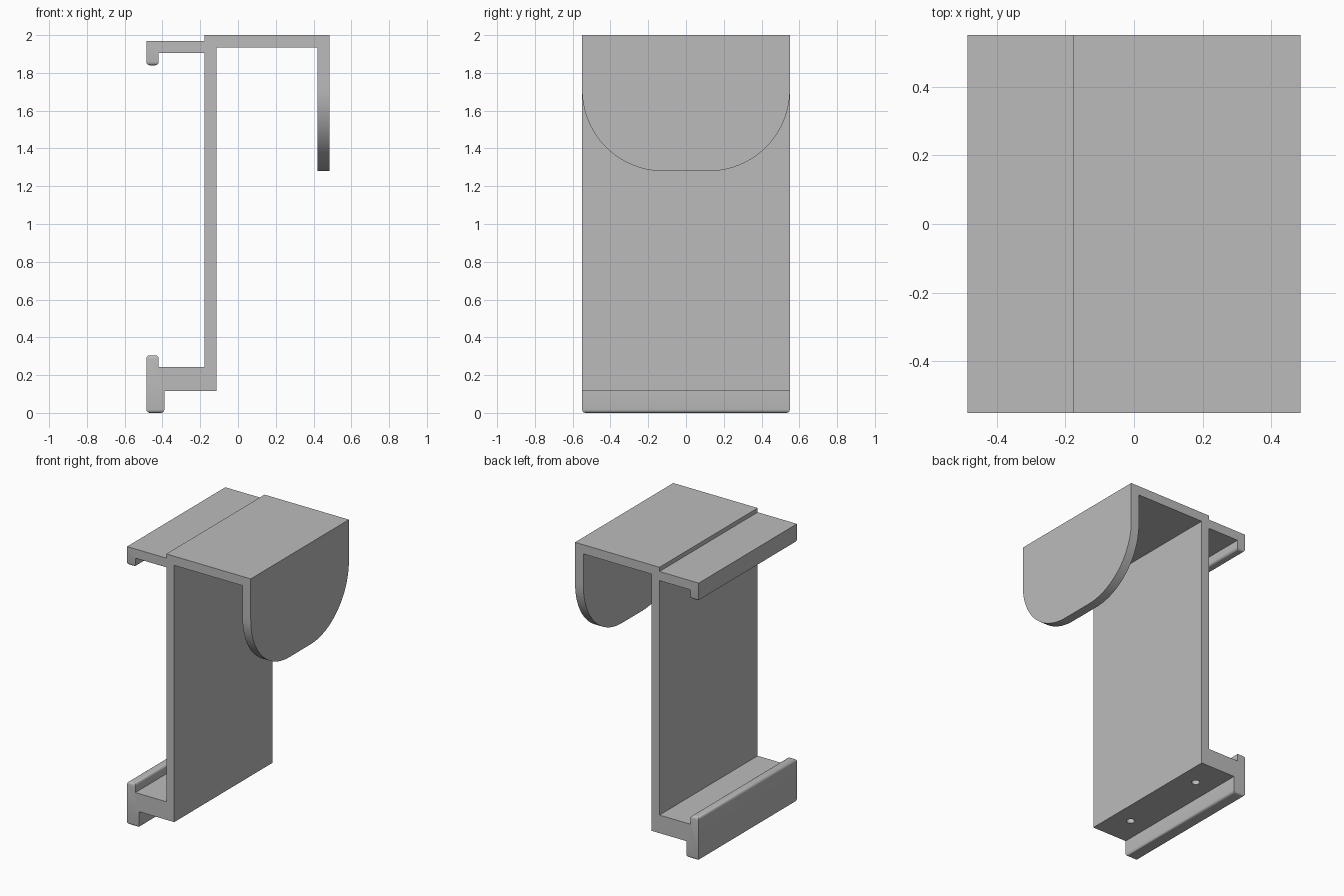
import bpy
import bmesh
from mathutils import Vector

cube = bpy.data.objects.get("Cube")
if cube:
    bpy.data.objects.remove(cube, do_unlink=True)

HALF = 0.55                          # half of the bracket's width along y
BACK, LIP, FOOT = -0.485, -0.42, -0.39
WALL_L, WALL_R = -0.177, -0.115
FLAP_L, FLAP_R = 0.42, 0.485
TOP, UNDER = 2.0, 1.935
FLAP_END, CLIP_END, RIM_END = 1.28, 1.84, 0.305
SHELF_TOP, SHELF_BOTTOM = 0.243, 0.115

grey = bpy.data.materials.new("plain grey")
grey.use_nodes = True
colour = (0.5, 0.5, 0.5, 1)
grey.diffuse_color = colour
grey.node_tree.nodes["Principled BSDF"].inputs["Base Color"].default_value = colour

# Outline of the hook, wall, upper clip and lower shelf
outline = [
    (WALL_L, TOP), (FLAP_R, TOP), (FLAP_R, FLAP_END), (FLAP_L, FLAP_END),
    (FLAP_L, UNDER), (WALL_R, UNDER), (WALL_R, SHELF_BOTTOM),
    (FOOT, SHELF_BOTTOM), (FOOT, 0), (BACK, 0), (BACK, RIM_END),
    (LIP, RIM_END), (LIP, SHELF_TOP), (WALL_L, SHELF_TOP),
    (WALL_L, 1.905), (LIP, 1.905), (LIP, CLIP_END), (BACK, CLIP_END),
    (BACK, 1.97), (WALL_L, 1.97),
]

bm = bmesh.new()
side = bm.faces.new([bm.verts.new((x, -HALF, z)) for x, z in outline])
swept = bmesh.ops.extrude_face_region(bm, geom=[side])["geom"]
bmesh.ops.translate(bm, vec=(0, 2 * HALF, 0),
                    verts=[g for g in swept if isinstance(g, bmesh.types.BMVert)])
bmesh.ops.recalc_face_normals(bm, faces=bm.faces[:])


def edges_at(height):
    """Edges lying at one height on the tip of a lip or flap."""
    return [e for e in bm.edges if all(abs(v.co.z - height) < 1e-4 for v in e.verts)]


# Soft rims on the three lips
tips = edges_at(0) + edges_at(RIM_END) + edges_at(CLIP_END)
bmesh.ops.bevel(bm, geom=tips, offset=0.018, offset_type='OFFSET',
                segments=4, profile=0.5, affect='EDGES')

# Large round corners on the hanging flap
corners = [e for e in edges_at(FLAP_END) if abs(e.verts[0].co.y - e.verts[1].co.y) < 1e-4]
bmesh.ops.bevel(bm, geom=corners, offset=0.43, offset_type='OFFSET',
                segments=24, profile=0.5, affect='EDGES')

mesh = bpy.data.meshes.new("hook_bracket")
bm.to_mesh(mesh)
bm.free()
mesh.materials.append(grey)
bracket = bpy.data.objects.new("hook_bracket", mesh)
bpy.context.collection.objects.link(bracket)

# Two blind screw holes under the shelf
cutters = []
for y in (-0.33, 0.33):
    bpy.ops.mesh.primitive_cylinder_add(vertices=32, radius=0.027, depth=0.2,
                                        location=(-0.248, y, SHELF_BOTTOM))
    cutter = bpy.context.object
    cutter.name = "hole_cutter"
    cutter.hide_render = True
    cutter.data.materials.append(grey)
    cut = bracket.modifiers.new("screw_hole", 'BOOLEAN')
    cut.operation = 'DIFFERENCE'
    cut.solver = 'EXACT'
    cut.object = cutter
    cutters.append(cutter)

bpy.ops.object.select_all(action='DESELECT')
bracket.select_set(True)
bpy.context.view_layer.objects.active = bracket
for name in [m.name for m in bracket.modifiers]:
    bpy.ops.object.modifier_apply(modifier=name)
for cutter in cutters:
    bpy.data.objects.remove(cutter, do_unlink=True)
bpy.ops.object.shade_smooth_by_angle(angle=0.6)
